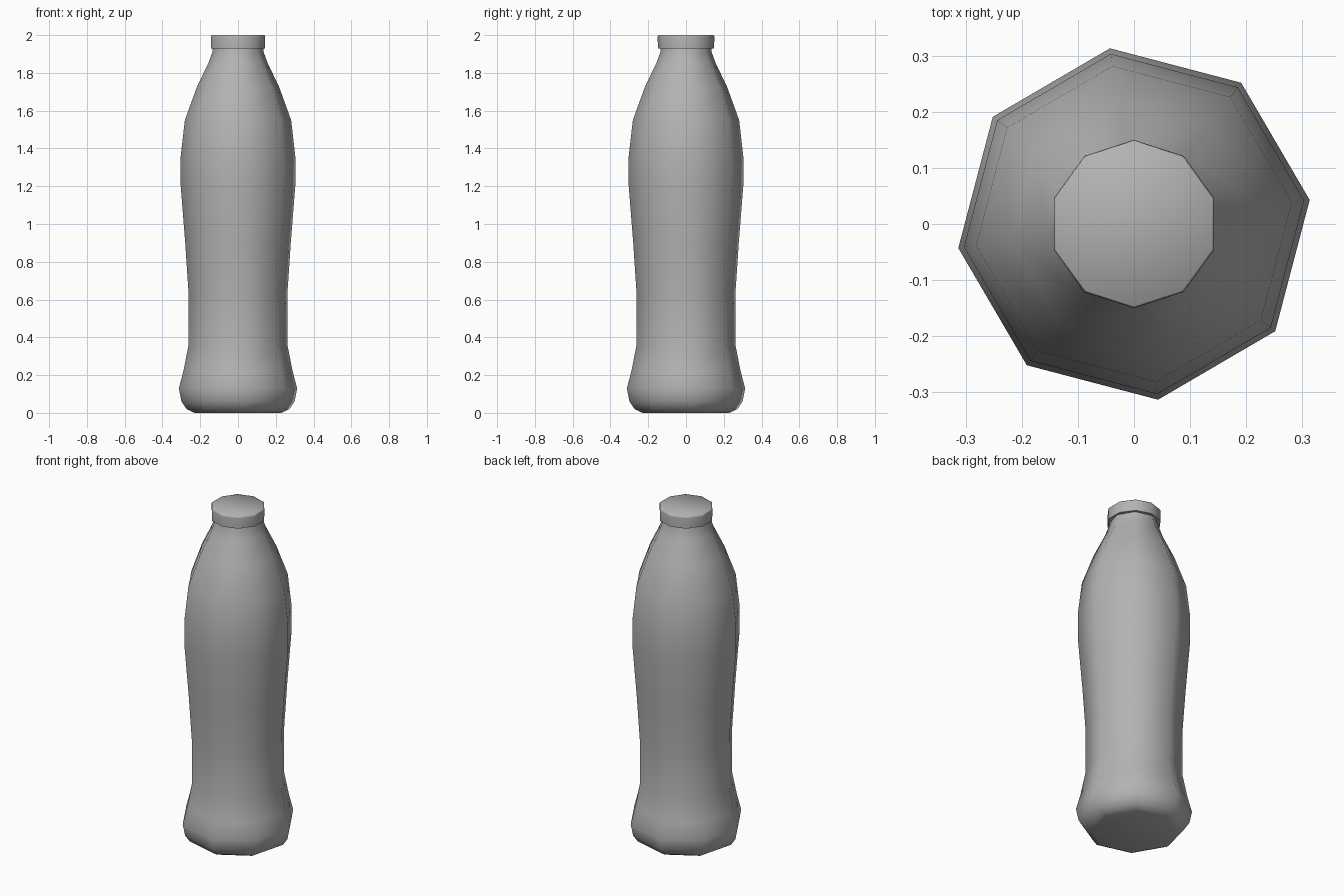
import bpy, bmesh, math

if "Cube" in bpy.data.objects:
    bpy.data.objects.remove(bpy.data.objects["Cube"])

# Mid-grey plastic shared by both parts
grey = bpy.data.materials.new("grey_plastic")
grey.diffuse_color = (0.45, 0.45, 0.45, 1.0)
grey.use_nodes = True
grey.node_tree.nodes["Principled BSDF"].inputs["Base Color"].default_value = grey.diffuse_color


def lathe(name, profile, sides, start_deg, sharp_deg):
    """Revolve a (radius, z) profile into a closed low-poly solid."""
    bm = bmesh.new()
    rings = []
    for r, z in profile:
        ring = []
        for i in range(sides):
            a = math.radians(start_deg) + 2 * math.pi * i / sides
            ring.append(bm.verts.new((r * math.cos(a), r * math.sin(a), z)))
        rings.append(ring)
    for lo, hi in zip(rings, rings[1:]):
        for i in range(sides):
            j = (i + 1) % sides
            bm.faces.new((lo[i], lo[j], hi[j], hi[i]))
    bm.faces.new(list(reversed(rings[0])))
    bm.faces.new(rings[-1])
    mesh = bpy.data.meshes.new(name)
    bm.to_mesh(mesh)
    bm.free()
    mesh.materials.append(grey)
    obj = bpy.data.objects.new(name, mesh)
    bpy.context.collection.objects.link(obj)
    bpy.ops.object.select_all(action='DESELECT')
    obj.select_set(True)
    bpy.context.view_layer.objects.active = obj
    bpy.ops.object.shade_smooth_by_angle(angle=math.radians(sharp_deg))
    return obj


# Octagonal bottle body with flared base, waist, shoulder and neck
lathe("bottle_body", [
    (0.230, 0.000), (0.245, 0.005), (0.275, 0.021), (0.302, 0.060),
    (0.316, 0.130), (0.292, 0.220), (0.264, 0.360), (0.264, 0.630),
    (0.282, 0.900), (0.306, 1.200), (0.306, 1.360), (0.284, 1.550),
    (0.220, 1.725), (0.157, 1.855), (0.137, 1.910), (0.133, 1.950),
], 8, 7.8, 60)

# Ten-sided screw cap with a slightly softened top rim
lathe("bottle_cap", [
    (0.149, 1.930), (0.150, 1.990), (0.149, 1.997), (0.146, 2.000),
], 10, 90, 60)
